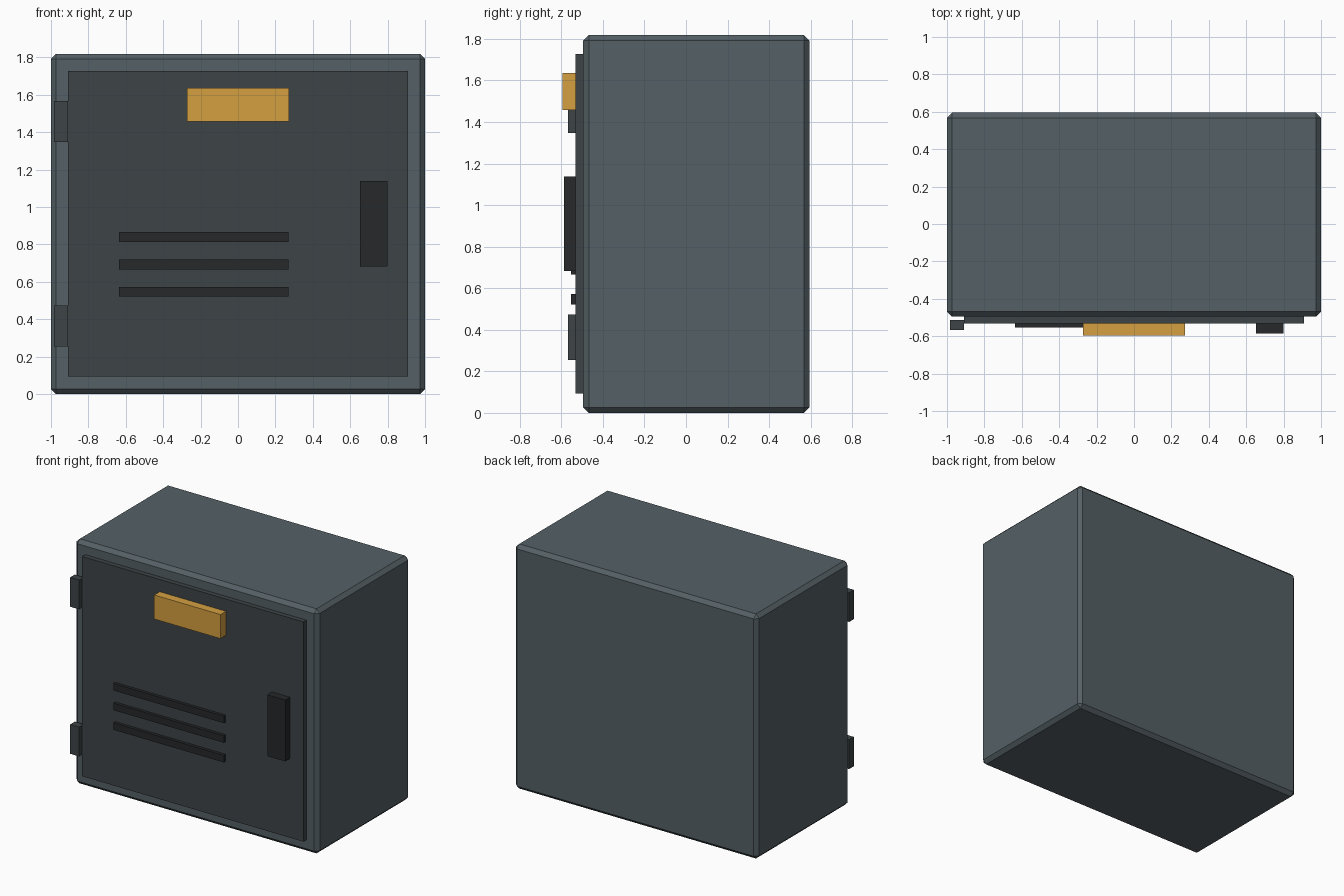
import bpy
import bmesh
from mathutils import Matrix, Vector

if "Cube" in bpy.data.objects:
    bpy.data.objects.remove(bpy.data.objects["Cube"])


def material(name, r, g, b):
    mat = bpy.data.materials.new(name)
    mat.diffuse_color = (r, g, b, 1)
    mat.use_nodes = True
    mat.node_tree.nodes["Principled BSDF"].inputs["Base Color"].default_value = mat.diffuse_color
    return mat


STEEL = material("steel", 0.09, 0.117, 0.13)
DARK_STEEL = material("dark_steel", 0.047, 0.058, 0.061)
BLACK = material("black", 0.019, 0.021, 0.023)
AMBER = material("amber", 0.66, 0.35, 0.053)


def box(name, x, y, z, mat, chamfer=0):
    """Box from (min, max) ranges on each axis."""
    lo, hi = (Vector(p) for p in zip(x, y, z))
    bm = bmesh.new()
    bmesh.ops.create_cube(bm, size=1, matrix=Matrix.Diagonal((*(hi - lo), 1)))
    mesh = bpy.data.meshes.new(name)
    bm.to_mesh(mesh)
    bm.free()
    obj = bpy.data.objects.new(name, mesh)
    obj.location = (lo + hi) / 2
    mesh.materials.append(mat)
    bpy.context.collection.objects.link(obj)
    if chamfer:
        mod = obj.modifiers.new("chamfer", 'BEVEL')
        mod.width = chamfer
        mod.segments = 1
    return obj


# Cabinet body with chamfered edges
box("cabinet_body", (-1, 1), (-0.495, 0.595), (0, 1.818), STEEL, 0.027)

# Raised door panel
DOOR_FRONT = -0.531
box("door", (-0.909, 0.909), (DOOR_FRONT, -0.486), (0.094, 1.727), DARK_STEEL)

# Label plate and handle
box("label_plate", (-0.273, 0.273), (-0.595, DOOR_FRONT), (1.457, 1.636), AMBER)
box("handle", (0.652, 0.799), (-0.586, DOOR_FRONT), (0.682, 1.138), BLACK)

# Vent slats
for i in range(3):
    z = 0.547 + i * 0.146
    box(f"vent_slat_{i + 1}", (-0.637, 0.271), (-0.554, DOOR_FRONT),
        (z - 0.026, z + 0.026), BLACK)

# Hinges beside the door
for label, z in (("lower", 0.364), ("upper", 1.457)):
    box(f"{label}_hinge", (-0.983, -0.909), (-0.567, -0.512),
        (z - 0.109, z + 0.109), DARK_STEEL)
